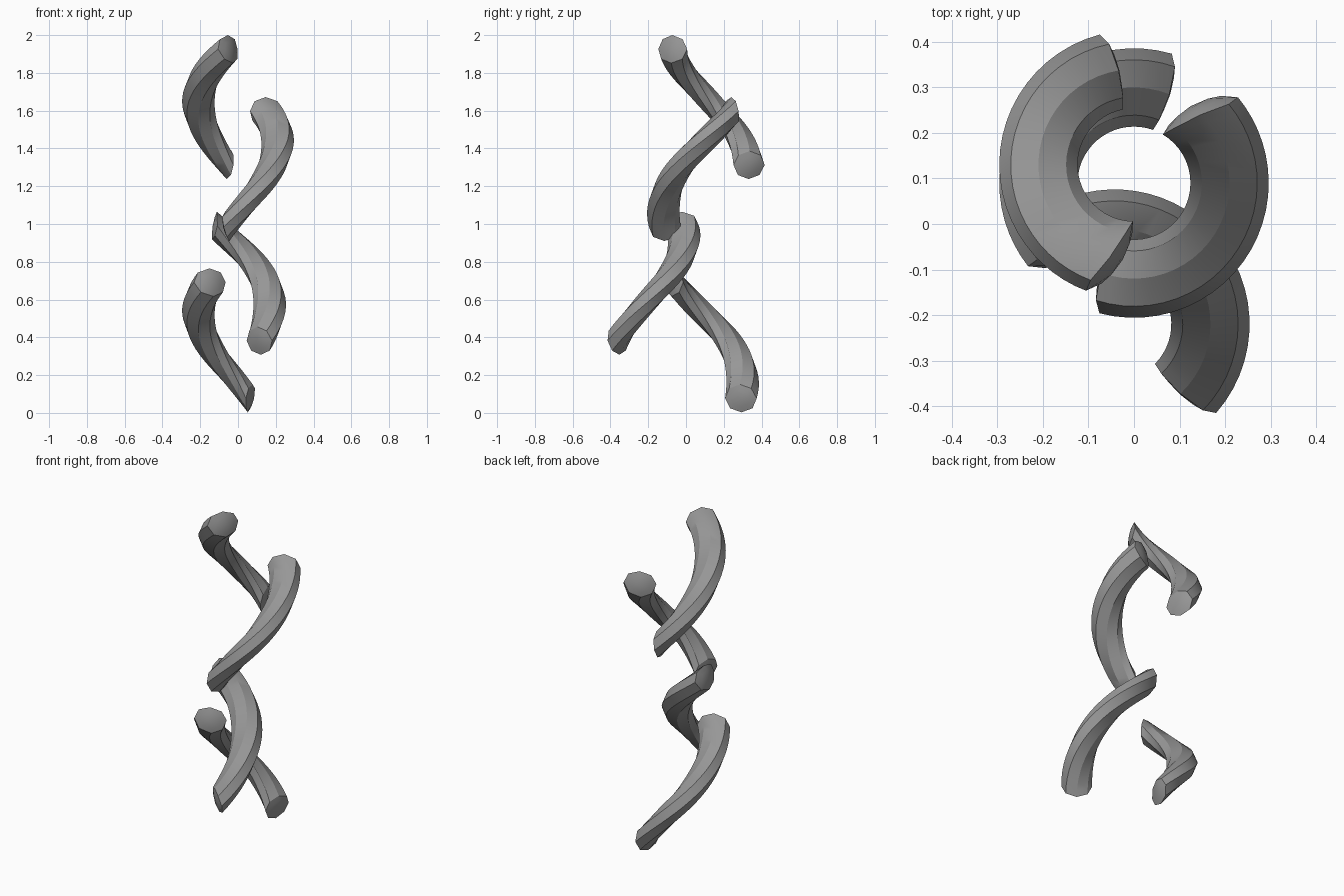
import bpy, bmesh
from math import sin, cos, pi, radians

if "Cube" in bpy.data.objects:
    bpy.data.objects.remove(bpy.data.objects["Cube"])

SEG, SIDES = 24, 8
R, RAD, HALF_H = 0.21, 0.086, 0.074   # helix radius, section half width, half height
SPAN = 156
EASE = 0.2                            # the climb is steeper at the low end

grey = bpy.data.materials.new("dark_grey")
grey.diffuse_color = (0.31, 0.31, 0.31, 1)
grey.use_nodes = True
grey.node_tree.nodes["Principled BSDF"].inputs["Base Color"].default_value = grey.diffuse_color


def helix_point(cx, cy, ang, r, z):
    a = radians(ang)
    return (cx + r * cos(a), cy + r * sin(a), z)


def helix_arc(name, cx, cy, start, z_min, z_max):
    """Octagonal bar swept up a partial helix, with slanted, slightly domed ends."""
    bm = bmesh.new()
    z0, z1 = z_min + HALF_H, z_max - HALF_H

    def section(t, scale=1.0, push=0.0):
        ang = start + SPAN * t + push
        z = z0 + (z1 - z0) * (t + EASE * t * (1 - t))
        slant = 20 * (1 - t) ** 3 - 115 * t ** 3
        ring = []
        for j in range(SIDES):
            p = 2 * pi * j / SIDES
            dr, dz = scale * RAD * cos(p), scale * HALF_H * sin(p)
            off = slant * dr - 50 * dz
            ring.append(bm.verts.new(helix_point(cx, cy, ang + off, R + dr, z + dz)))
        return ring

    # bar, with one inset ring beyond each end for the dome
    rings = [section(0, 0.6, -2)]
    rings += [section(i / SEG) for i in range(SEG + 1)]
    rings.append(section(1, 0.6, 2))
    for a, b in zip(rings, rings[1:]):
        for j in range(SIDES):
            k = (j + 1) % SIDES
            bm.faces.new((a[j], a[k], b[k], b[j]))
    # cap centres
    for ring, ang, z in ((rings[0], start - 3, z0), (rings[-1], start + SPAN + 3, z1)):
        tip = bm.verts.new(helix_point(cx, cy, ang, R, z))
        for j in range(SIDES):
            bm.faces.new((ring[j], ring[(j + 1) % SIDES], tip))
    bmesh.ops.recalc_face_normals(bm, faces=bm.faces)
    mesh = bpy.data.meshes.new(name)
    bm.to_mesh(mesh)
    bm.free()
    mesh.materials.append(grey)
    ob = bpy.data.objects.new(name, mesh)
    bpy.context.collection.objects.link(ob)
    bpy.ops.object.select_all(action='DESELECT')
    ob.select_set(True)
    bpy.context.view_layer.objects.active = ob
    bpy.ops.object.shade_smooth_by_angle(angle=radians(30))


# name, centre x, centre y, start angle, lowest z, highest z
helix_arc("bottom_arc", 0.0, 0.09, 72, 0.003, 0.765)
helix_arc("lower_arc", -0.042, -0.22, -43, 0.308, 1.065)
helix_arc("upper_arc", 0.0, 0.09, -106.6, 0.91, 1.672)
helix_arc("top_arc", 0.0, 0.13, 103, 1.238, 2.0)
